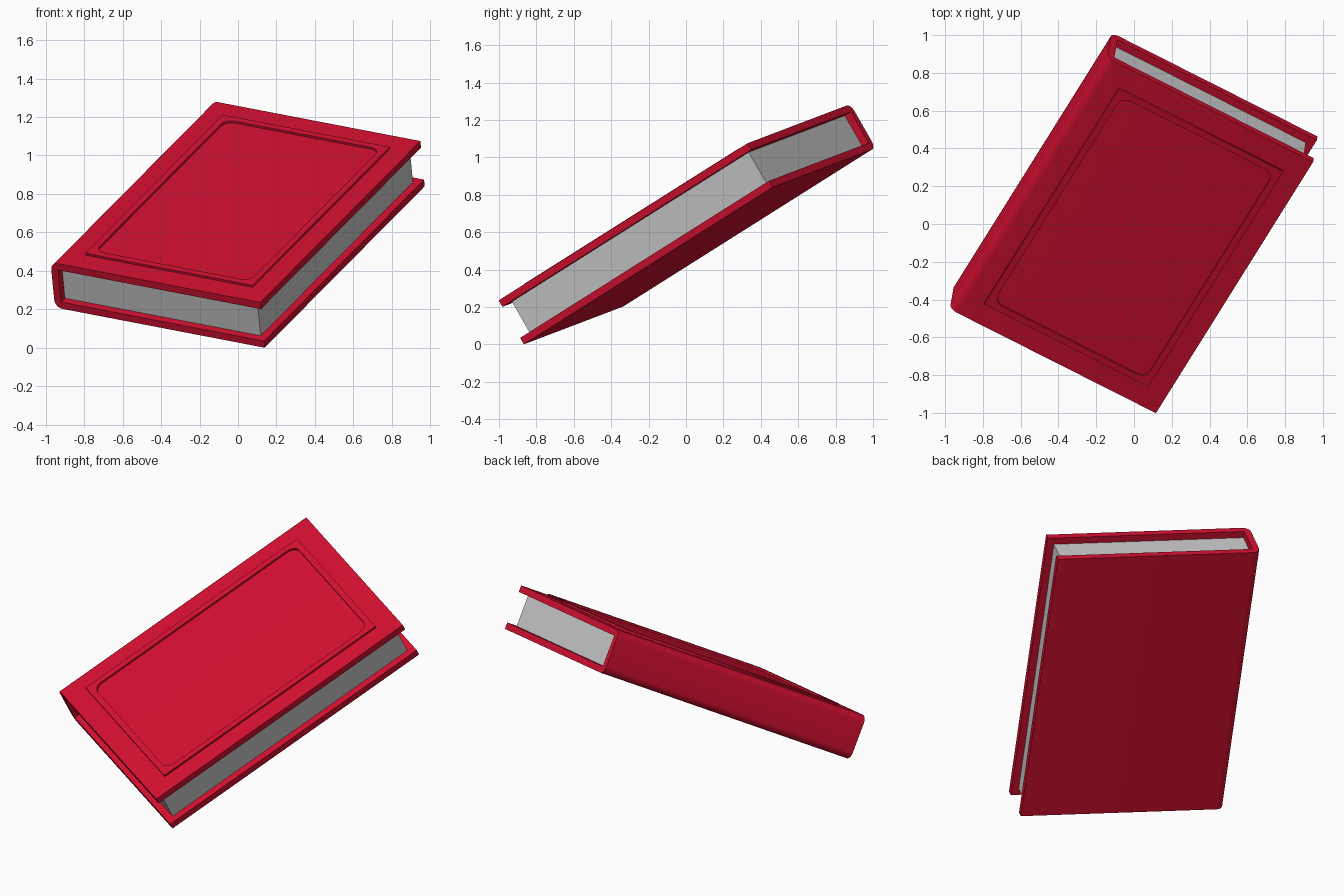
import bpy, bmesh, math
from mathutils import Matrix, Vector

if "Cube" in bpy.data.objects:
    bpy.data.objects.remove(bpy.data.objects["Cube"])

W, H, T = 1.24, 1.78, 0.272      # book width, height, thickness
C, GAP, R = 0.04, 0.043, 0.045   # board thickness, page inset, spine rounding
RISE = 0.012                     # height of the raised border

red = bpy.data.materials.new("red_cover")
red.diffuse_color = (0.66, 0.005, 0.03, 1)
red.use_nodes = True
red.node_tree.nodes["Principled BSDF"].inputs["Base Color"].default_value = red.diffuse_color


def arc(cx, cy, r, start, n=6):
    return [(cx + r * math.cos(math.radians(start + 90 * i / n)),
             cy + r * math.sin(math.radians(start + 90 * i / n))) for i in range(n + 1)]


def prism(name, profile, y0, y1):
    """Extrude an x-z profile along y."""
    bm = bmesh.new()
    face = bm.faces.new([bm.verts.new((x, y0, z)) for x, z in profile])
    new = bmesh.ops.extrude_face_region(bm, geom=[face])["geom"]
    bmesh.ops.translate(bm, vec=(0, y1 - y0, 0),
                        verts=[v for v in new if isinstance(v, bmesh.types.BMVert)])
    bmesh.ops.recalc_face_normals(bm, faces=bm.faces)
    mesh = bpy.data.meshes.new(name)
    bm.to_mesh(mesh)
    bm.free()
    obj = bpy.data.objects.new(name, mesh)
    bpy.context.collection.objects.link(obj)
    return obj


# Cover: C-shaped section with rounded spine corners
section = ([(W, 0), (W, C), (C, C), (C, T - C), (W, T - C), (W, T)]
           + arc(R, T - R, R, 90) + arc(R, R, R, 180))
cover = prism("cover", section, 0, H)
cover.data.materials.append(red)
bpy.context.view_layer.objects.active = cover
cover.select_set(True)
bpy.ops.object.shade_smooth_by_angle(angle=math.radians(35))

# Page block
pages = prism("pages", [(C, C), (W - GAP, C), (W - GAP, T - C), (C, T - C)], GAP, H - GAP)

# Raised border: square outside, rounded inside
x0, x1, y0, y1 = 0.14, W - 0.112, 0.127, H - 0.127
s, r = 0.037, 0.055
a0, a1, b0, b1 = x0 + s + r, x1 - s - r, y0 + s + r, y1 - s - r
inner = arc(a1, b1, r, 0) + arc(a0, b1, r, 90) + arc(a0, b0, r, 180) + arc(a1, b0, r, 270)
curve = bpy.data.curves.new("cover_border", "CURVE")
curve.dimensions = "2D"
curve.fill_mode = "BOTH"
curve.extrude = RISE
for loop in ([(x0, y0), (x1, y0), (x1, y1), (x0, y1)], inner):
    spline = curve.splines.new("POLY")
    spline.points.add(len(loop) - 1)
    for p, (x, y) in zip(spline.points, loop):
        p.co = (x, y, 0, 1)
    spline.use_cyclic_u = True
curve.materials.append(red)
border = bpy.data.objects.new("cover_border", curve)
bpy.context.collection.objects.link(border)

# Tilt the whole book, centre it and rest it on the ground
u = Vector((0.880, -0.444, -0.169)).normalized()
w = u.cross(Vector((0.467, 0.748, 0.472))).normalized()
v = w.cross(u)
rot = Matrix((u, v, w)).transposed()
pts = [rot @ p.co for p in cover.data.vertices]
lo = [min(p[i] for p in pts) for i in range(3)]
hi = [max(p[i] for p in pts) for i in range(3)]
move = Matrix.Translation((-(lo[0] + hi[0]) / 2, -(lo[1] + hi[1]) / 2, -lo[2]))
pose = move @ rot.to_4x4()
cover.matrix_world = pose
pages.matrix_world = pose
border.matrix_world = pose @ Matrix.Translation((0, 0, T))
